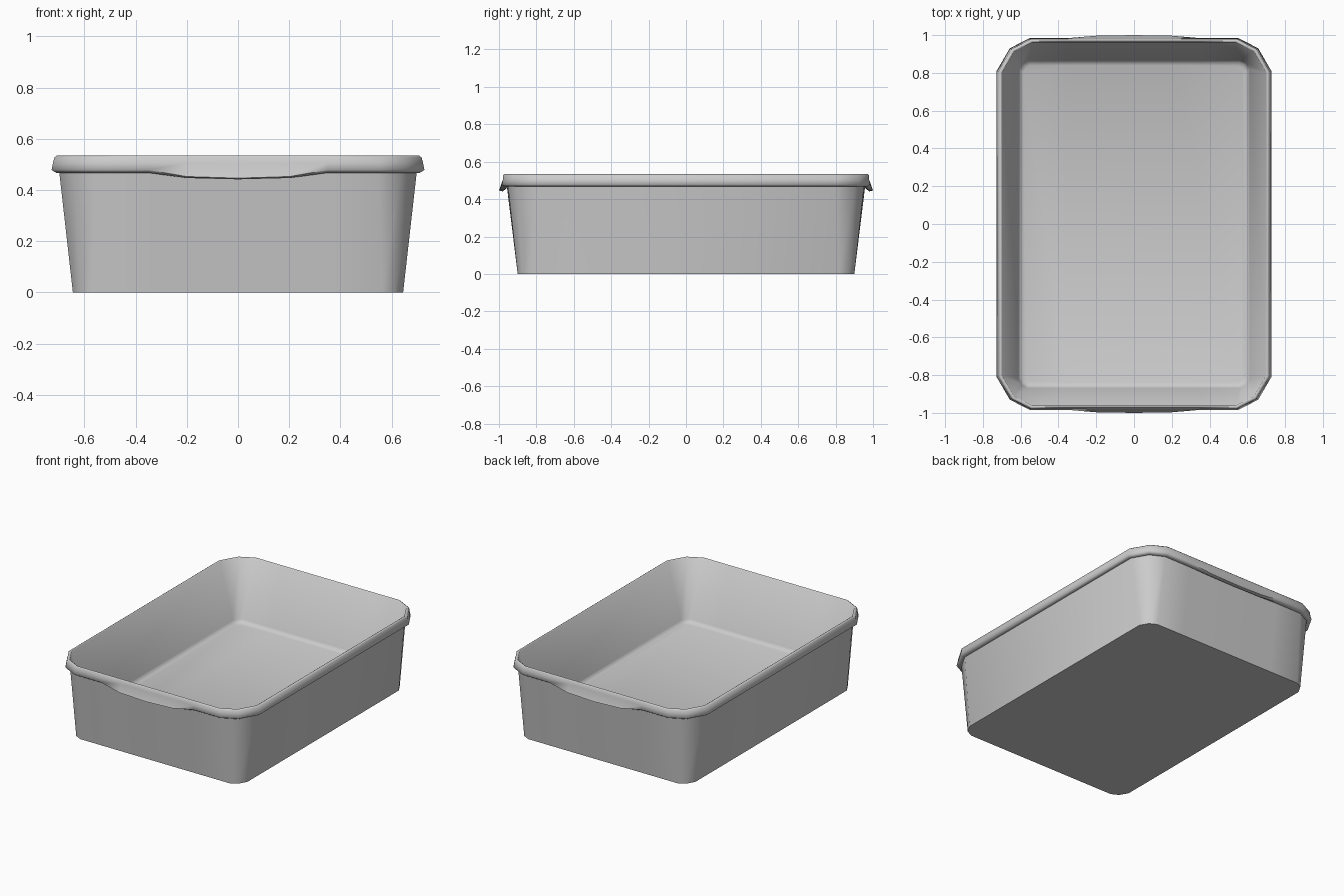
import bpy, bmesh, math

cube = bpy.data.objects.get("Cube")
if cube:
    bpy.data.objects.remove(cube, do_unlink=True)

# Grey plastic
grey = bpy.data.materials.new("grey plastic")
grey.use_nodes = True
colour = (0.6, 0.6, 0.6, 1)
grey.diffuse_color = colour
grey.node_tree.nodes["Principled BSDF"].inputs["Base Color"].default_value = colour


def outline(hx, hy, r, z, lip):
    """Rectangle with two-facet corners; lip scales the handle bulge."""
    end = [(hx - r + r * u, hy - r + r * v, 0)
           for u, v in ((1, 0), (0.6, 0.69), (0, 1))]
    end += [(x, hy, k) for x, k in ((0.35, 0), (0.2, 0.8), (0, 1))]
    end += [(-x, y, k) for x, y, k in reversed(end[:-1])]
    half = [(x, y + 0.016 * k * lip, z - 0.032 * k * lip) for x, y, k in end]
    return half + [(-x, -y, h) for x, y, h in half]


# Cross-section from base, up the outside, over the rim and down to the floor:
# half width, half depth, corner radius, height, handle bulge
section = [
    (0.645, 0.90, 0.08, 0.0, 0),
    (0.698, 0.952, 0.15, 0.469, 0.3),
    (0.71, 0.967, 0.165, 0.467, 0.8),
    (0.728, 0.984, 0.175, 0.478, 1),
    (0.723, 0.979, 0.175, 0.505, 0),
    (0.717, 0.978, 0.17, 0.527, 0),
    (0.706, 0.97, 0.165, 0.535, 0),
    (0.699, 0.962, 0.16, 0.53, 0),
    (0.612, 0.868, 0.05, 0.145, 0),
    (0.603, 0.858, 0.045, 0.13, 0),
    (0.585, 0.84, 0.035, 0.122, 0),
]

bm = bmesh.new()
rings = [[bm.verts.new(p) for p in outline(*s)] for s in section]
for low, high in zip(rings, rings[1:]):
    for i in range(len(low)):
        j = (i + 1) % len(low)
        bm.faces.new((low[i], low[j], high[j], high[i]))

# Closed underside and inner floor
bm.faces.new(list(reversed(rings[0])))
bm.faces.new(rings[-1])
bmesh.ops.recalc_face_normals(bm, faces=bm.faces)

mesh = bpy.data.meshes.new("storage_tray")
bm.to_mesh(mesh)
bm.free()
mesh.materials.append(grey)
tray = bpy.data.objects.new("storage_tray", mesh)
bpy.context.collection.objects.link(tray)

# Smooth walls and rim with a crisp base edge
bpy.context.view_layer.objects.active = tray
tray.select_set(True)
bpy.ops.object.shade_smooth_by_angle(angle=math.radians(75))
